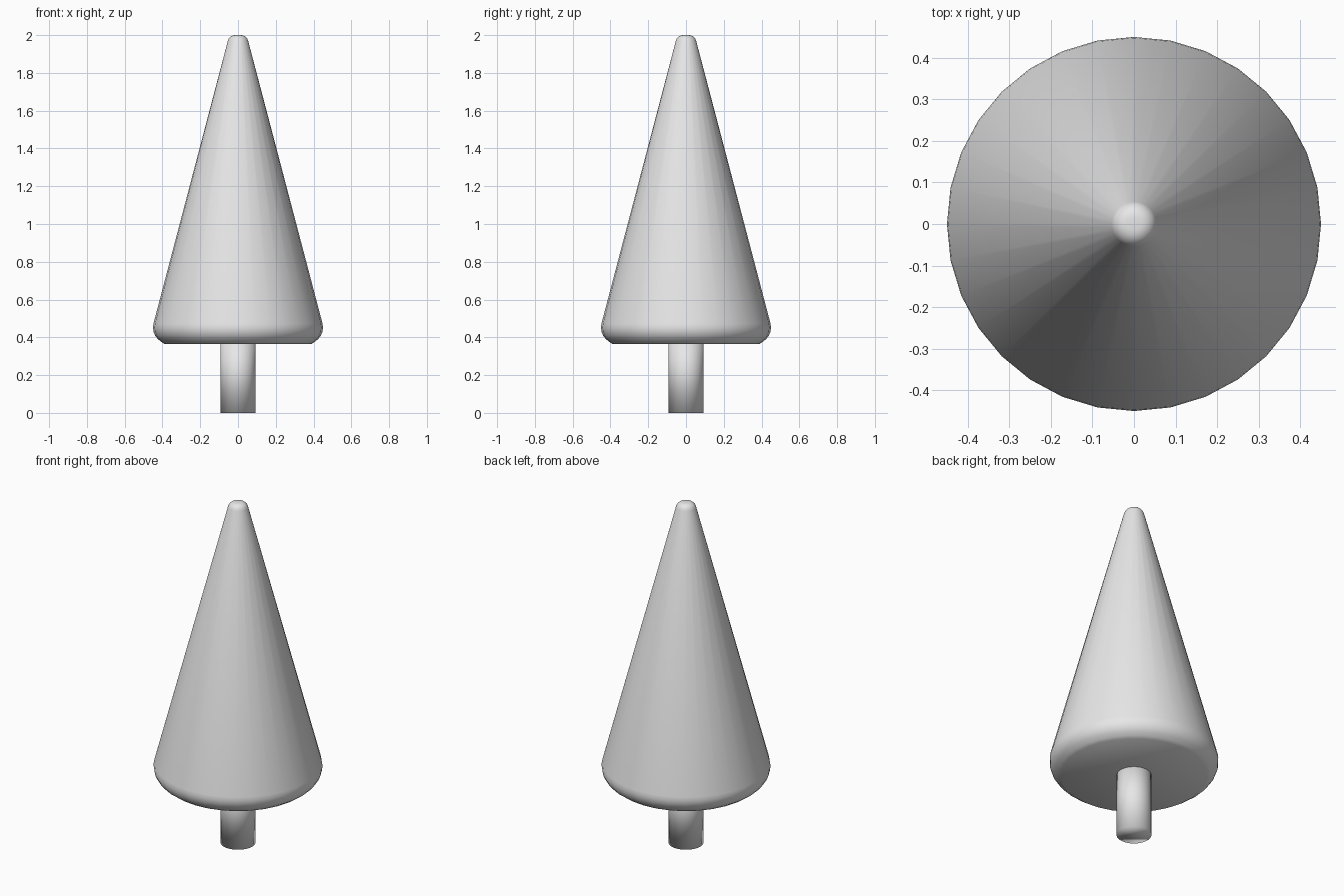
import bpy
import bmesh
from math import sin, cos, radians
from mathutils import Matrix, Vector

SIDES = 32

cube = bpy.data.objects.get("Cube")
if cube:
    bpy.data.objects.remove(cube, do_unlink=True)

grey = bpy.data.materials.new("plain_grey")
grey.use_nodes = True
colour = (0.8, 0.8, 0.8, 1)
grey.diffuse_color = colour
bsdf = next(n for n in grey.node_tree.nodes if n.type == "BSDF_PRINCIPLED")
bsdf.inputs["Base Color"].default_value = colour


def arc(radius, height, size, start, end, steps):
    """Points of a rounded corner about (radius, height), angles in degrees."""
    angles = [radians(start + (end - start) * i / steps) for i in range(steps + 1)]
    return [(radius + size * cos(a), height + size * sin(a)) for a in angles]


def turned(name, profile):
    """Closed smooth solid of revolution about z from (radius, height) points."""
    bm = bmesh.new()
    rings = []
    for r, z in profile:
        ring = bmesh.ops.create_circle(bm, segments=SIDES, radius=r,
                                       matrix=Matrix.Translation(Vector((0, 0, z))))
        rings.append(ring["verts"])
    for low, high in zip(rings, rings[1:]):
        for i in range(SIDES):
            j = (i + 1) % SIDES
            bm.faces.new((low[i], low[j], high[j], high[i]))
    bm.faces.new(rings[0])
    bm.faces.new(rings[-1])
    bmesh.ops.recalc_face_normals(bm, faces=bm.faces[:])
    for face in bm.faces:
        face.smooth = True
    mesh = bpy.data.meshes.new(name)
    bm.to_mesh(mesh)
    bm.free()
    mesh.materials.append(grey)
    obj = bpy.data.objects.new(name, mesh)
    bpy.context.collection.objects.link(obj)
    return obj


# Trunk, running a little way into the foliage
turned("trunk", [(0.093, 0), (0.093, 0.42)])

# Foliage cone with a rounded rim and a rounded tip
rim = arc(0.363, 0.452, 0.087, -75, 14, 6)
tip = arc(0.015, 1.96, 0.04, 14, 90, 5)
turned("foliage", [(0.39, 0.365)] + rim[1:] + tip)
